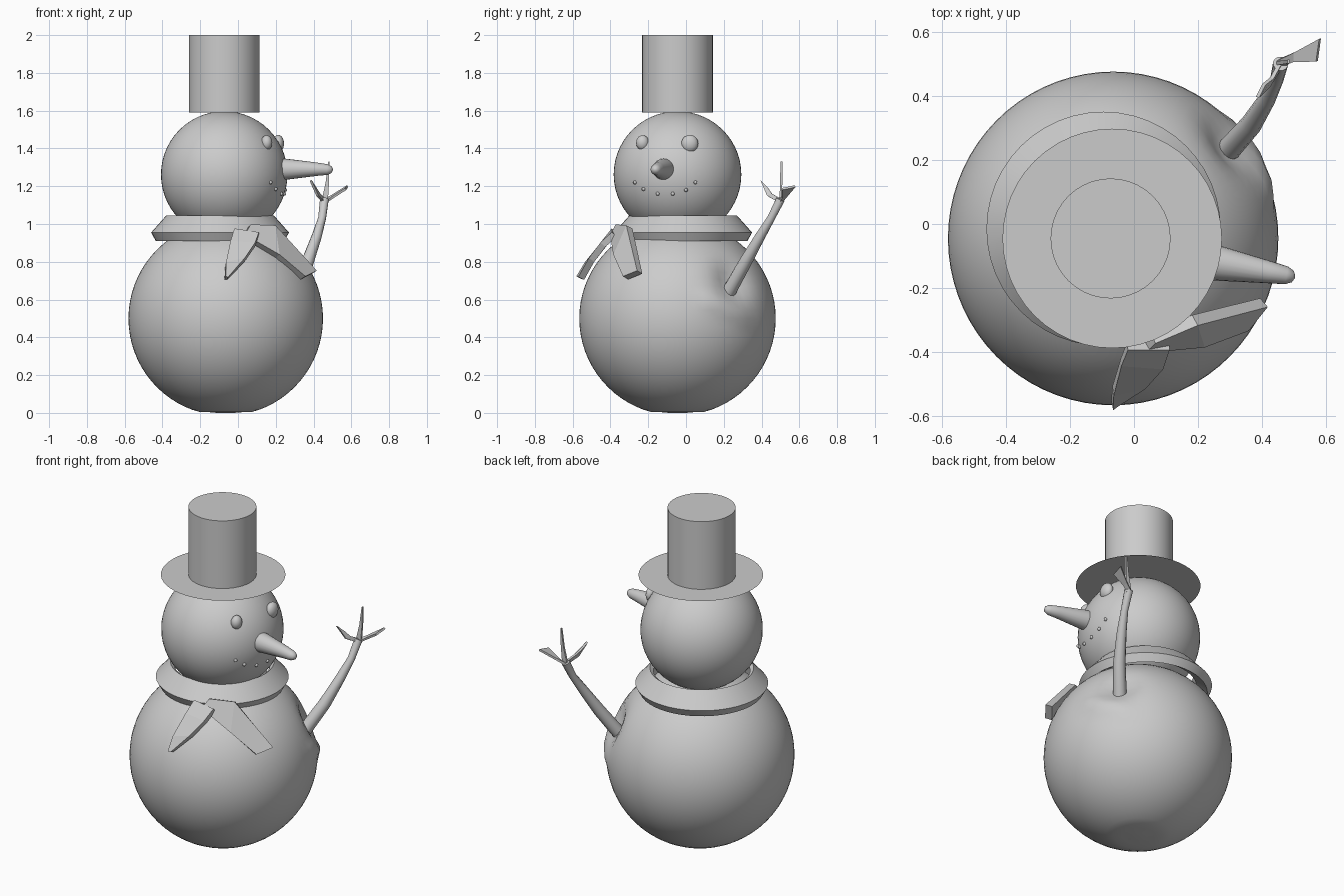
import bpy, bmesh, math
from mathutils import Vector

if "Cube" in bpy.data.objects:
    bpy.data.objects.remove(bpy.data.objects["Cube"])


def make(name, verts, faces, smooth=None):
    me = bpy.data.meshes.new(name)
    me.from_pydata([tuple(v) for v in verts], [], faces)
    bm = bmesh.new()
    bm.from_mesh(me)
    bmesh.ops.recalc_face_normals(bm, faces=bm.faces)
    bm.to_mesh(me)
    bm.free()
    ob = bpy.data.objects.new(name, me)
    bpy.context.collection.objects.link(ob)
    if smooth:
        bpy.ops.object.select_all(action='DESELECT')
        ob.select_set(True)
        bpy.context.view_layer.objects.active = ob
        bpy.ops.object.shade_smooth_by_angle(angle=math.radians(smooth))
    return ob


def ball(name, loc, size, seg=48):
    bpy.ops.mesh.primitive_uv_sphere_add(segments=seg, ring_count=seg // 2, radius=1, location=loc)
    ob = bpy.context.object
    ob.name = name
    ob.scale = size
    bpy.ops.object.transform_apply(location=True, rotation=True, scale=True)
    bpy.ops.object.shade_smooth()
    return ob


def tube(name, pts, radii, sides=12):
    pts = [Vector(p) for p in pts]
    verts, faces = [], []
    for i, (p, r) in enumerate(zip(pts, radii)):
        d = pts[min(i + 1, len(pts) - 1)] - pts[max(i - 1, 0)]
        q = d.to_track_quat('Z', 'Y')
        for k in range(sides):
            a = 2 * math.pi * k / sides
            verts.append(p + q @ Vector((r * math.cos(a), r * math.sin(a), 0)))
    for i in range(len(pts) - 1):
        for k in range(sides):
            a, b = i * sides + k, i * sides + (k + 1) % sides
            faces.append((a, b, b + sides, a + sides))
    faces += [tuple(range(sides)), tuple(range(len(verts) - sides, len(verts)))]
    return make(name, verts, faces, 50)


def strip(name, rows, thick):
    verts = [p for row in rows for p in row]
    faces = [(2 * i, 2 * i + 1, 2 * i + 3, 2 * i + 2) for i in range(len(rows) - 1)]
    ob = make(name, verts, faces)
    mod = ob.modifiers.new("thickness", 'SOLIDIFY')
    mod.thickness = thick
    mod.offset = 0
    return ob


def lathe(name, centre, profile, sides, closed=False):
    n = len(profile)
    verts = [(centre[0] + r * math.cos(2 * math.pi * k / sides),
              centre[1] + r * math.sin(2 * math.pi * k / sides), z)
             for k in range(sides) for r, z in profile]
    faces = []
    for k in range(sides):
        a, b = k * n, (k + 1) % sides * n
        for j in range(n if closed else n - 1):
            j2 = (j + 1) % n
            faces.append((a + j, b + j, b + j2, a + j2))
    if not closed:
        faces += [tuple(k * n for k in range(sides)), tuple(k * n + n - 1 for k in range(sides))]
    return make(name, verts, faces, 30)


# body, with a flat base and a hollow plus ridge where the arm is pushed in
body = ball("body", (-0.065, -0.045, 0.5), (0.515, 0.52, 0.515), 72)
centre = Vector((-0.065, -0.045, 0.5))
hollow = Vector((0.32, 0.26, 0.71))
ridge_a, ridge_b = Vector((0.43, 0.12, 0.6)), Vector((0.34, 0.33, 0.51))
for v in body.data.vertices:
    out = (v.co - centre).normalized()
    d = (v.co - hollow).length
    t = max(0, min(1, (v.co - ridge_a).dot(ridge_b - ridge_a) / (ridge_b - ridge_a).length_squared))
    e = (v.co - ridge_a.lerp(ridge_b, t)).length
    v.co += out * (0.022 * math.exp(-(e / 0.04) ** 2) - 0.05 * math.exp(-(d / 0.1) ** 2))
    v.co.z = max(v.co.z, 0.004 if out.z > -0.99 else 0)

# head
HEAD = Vector((-0.073, -0.045, 1.262))
ball("head", HEAD, (0.335, 0.338, 0.335), 56)


def on_head(y, z):
    dy, dz = y - HEAD.y, z - HEAD.z
    return (HEAD.x + math.sqrt(0.336 ** 2 - dy * dy - dz * dz), y, z)


# top hat
lathe("hat_crown", (-0.073, -0.045), [(0.187, 1.59), (0.187, 2.0)], 40)
brim = [(-0.068 + 0.342 * math.cos(math.tau * k / 48), -0.045 + 0.342 * math.sin(math.tau * k / 48), 1.59)
        for k in range(48)]
make("hat_brim", brim, [tuple(range(48))])

# face
ball("left_eye", on_head(-0.23, 1.43), (0.03, 0.034, 0.04), 20)
ball("right_eye", on_head(0.02, 1.425), (0.03, 0.045, 0.047), 20)
tube("nose", [(0.22, -0.115, 1.29), (0.26, -0.122, 1.29), (0.42, -0.15, 1.29), (0.475, -0.16, 1.288),
              (0.495, -0.164, 1.288), (0.502, -0.165, 1.288)],
     [0.057, 0.055, 0.035, 0.028, 0.018, 0.004], 20)
for i, (y, z) in enumerate([(-0.27, 1.22), (-0.225, 1.185), (-0.15, 1.16), (-0.07, 1.16), (0.0, 1.18), (0.05, 1.22)]):
    ball(f"mouth_pebble_{i}", on_head(y, z), (0.01, 0.01, 0.01), 10)

# scarf loop and two hanging ends
lathe("scarf_loop", (-0.095, -0.015),
      [(0.265, 1.03), (0.285, 1.045), (0.365, 0.955), (0.34, 0.91), (0.28, 0.95)], 48, True)
strip("scarf_short_end", [((-0.02, -0.38, 0.965), (0.11, -0.38, 0.945)),
                          ((-0.04, -0.43, 0.9), (0.09, -0.44, 0.89)),
                          ((-0.065, -0.52, 0.79), (0.035, -0.50, 0.81)),
                          ((-0.068, -0.565, 0.715), (-0.055, -0.555, 0.712))], 0.035)
strip("scarf_long_end", [((0.06, -0.355, 0.99), (0.03, -0.385, 0.935)),
                         ((0.19, -0.30, 0.985), (0.21, -0.37, 0.83)),
                         ((0.405, -0.245, 0.745), (0.345, -0.32, 0.715))], 0.04)

# branch arm with three twig fingers
tube("arm", [(0.28, 0.215, 0.62), (0.365, 0.31, 0.79), (0.415, 0.39, 0.93), (0.445, 0.45, 1.03), (0.457, 0.5, 1.13)],
     [0.038, 0.034, 0.027, 0.021, 0.024], 12)
strip("finger_inner", [((0.46, 0.51, 1.13), (0.45, 0.48, 1.12)), ((0.43, 0.455, 1.16), (0.42, 0.43, 1.15)),
                       ((0.405, 0.435, 1.19), (0.385, 0.395, 1.23))], 0.012)
strip("finger_middle", [((0.44, 0.5, 1.11), (0.475, 0.5, 1.11)), ((0.464, 0.504, 1.22), (0.482, 0.504, 1.22)),
                        ((0.478, 0.506, 1.33), (0.484, 0.506, 1.33))], 0.012)
strip("finger_outer", [((0.445, 0.51, 1.12), (0.455, 0.49, 1.11)), ((0.5, 0.535, 1.15), (0.5, 0.507, 1.14)),
                       ((0.58, 0.578, 1.2), (0.57, 0.507, 1.185))], 0.012)
